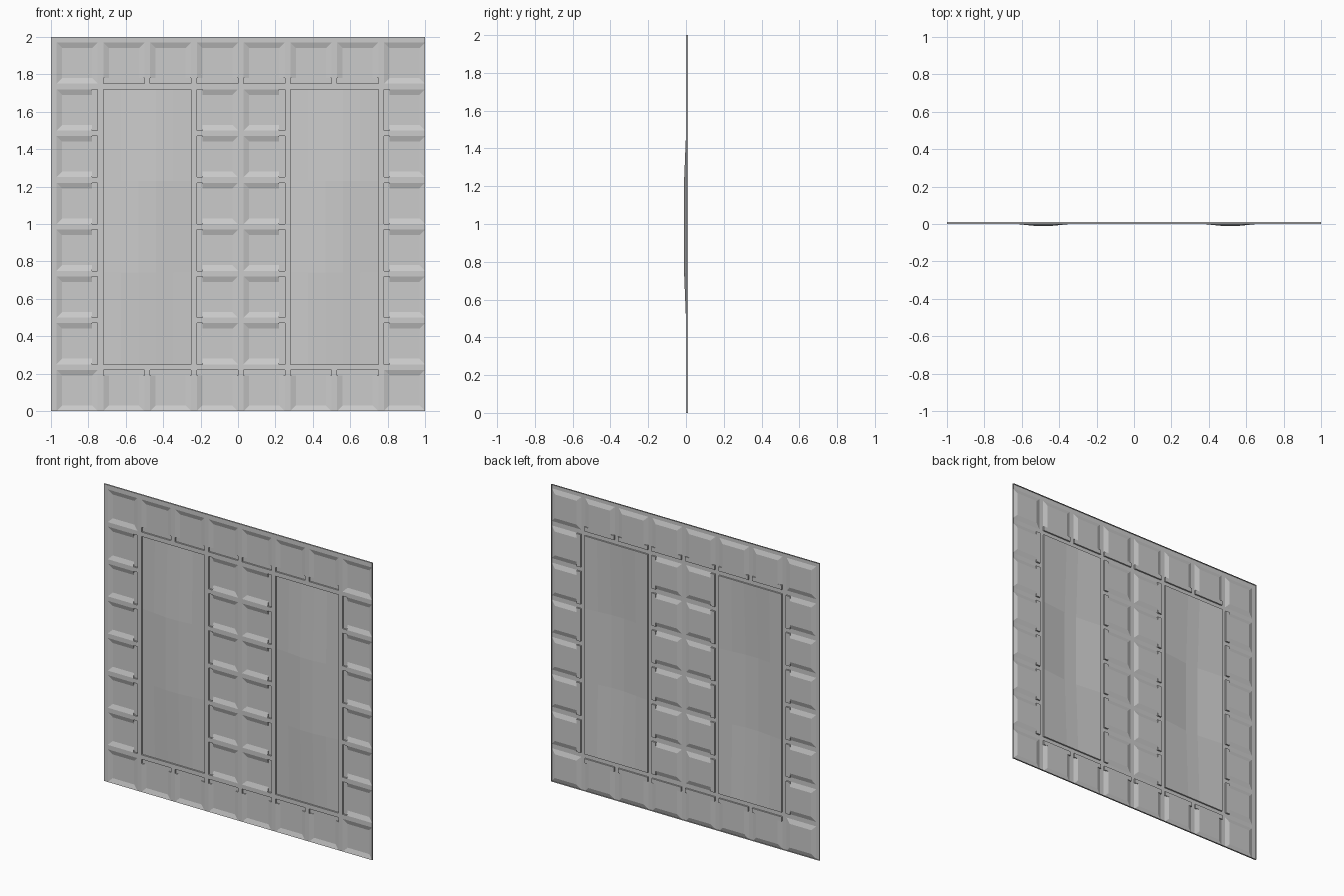
import bpy, bmesh
from mathutils import Vector

if "Cube" in bpy.data.objects:
    bpy.data.objects.remove(bpy.data.objects["Cube"])

TOP, LOW, BULGE = 0.0, 0.01, -0.01   # depth of ridges, recess floors, pillow crown
P, R, B = 0.25, 0.03, 0.03           # cell pitch, ridge width, bevel width
L = P - R                            # recess size

mat = bpy.data.materials.new("plain grey")
mat.diffuse_color = (0.6, 0.6, 0.6, 1)
mat.use_nodes = True
mat.node_tree.nodes["Principled BSDF"].inputs["Base Color"].default_value = mat.diffuse_color


def face(bm, pts, toward):
    """Add a face whose normal points to the given position."""
    f = bm.faces.new([bm.verts.new(p) for p in pts])
    f.normal_update()
    if f.normal.dot(Vector(toward) - f.calc_center_median()) < 0:
        f.normal_flip()


def finish(bm, name):
    bmesh.ops.remove_doubles(bm, verts=bm.verts, dist=0.0005)
    me = bpy.data.meshes.new(name)
    bm.to_mesh(me)
    bm.free()
    me.materials.append(mat)
    bpy.context.collection.objects.link(bpy.data.objects.new(name, me))


def is_window(j, k):
    return j in (1, 2, 5, 6) and 1 <= k <= 6


# raised ridge grid and outer rim
bm = bmesh.new()


def ridge(x0, x1, z0, z1):
    face(bm, [(x0, TOP, z0), (x1, TOP, z0), (x1, TOP, z1), (x0, TOP, z1)],
         ((x0 + x1) / 2, -1, (z0 + z1) / 2))


for j in range(8):
    for k in range(8):
        x, z = -1 + P * j, P * k
        inner = j in (2, 6)
        if not (inner and 1 <= k <= 6):
            ridge(x, x + R, z, z + L)
        if not (inner and 1 <= k <= 5):
            ridge(x, x + R, z + L, z + P)
        if not (is_window(j, k) and k <= 5):
            ridge(x + R, x + P, z + L, z + P)
rim = [(-1, 0), (1, 0), (1, 2), (-1, 2)]
for i in range(4):
    a, b = rim[i], rim[(i + 1) % 4]
    mx, mz = (a[0] + b[0]) / 2, (a[1] + b[1]) / 2
    face(bm, [(a[0], TOP, a[1]), (b[0], TOP, b[1]), (b[0], LOW, b[1]), (a[0], LOW, a[1])],
         (mx * 5, 0, 1 + (mz - 1) * 5))
finish(bm, "ridge_frame")

# recessed panels: sloped sides, square-cut on the side next to a window
bm = bmesh.new()
DIRS = {"right": (1, 0), "left": (-1, 0), "up": (0, 1), "down": (0, -1)}


def panel(cx, cz, side):
    dx, dz = DIRS[side or "right"]
    h = L / 2

    def add(*pts):
        out = []
        for u, v, y in pts:
            u, v = u - h, v - h
            out.append((cx + u * dx - v * dz, y, cz + u * dz + v * dx))
        face(bm, out, (cx, -1, cz))

    e = L - B
    add((B, B, LOW), (e, B, LOW), (e, e, LOW), (B, e, LOW))
    add((0, 0, TOP), (0, L, TOP), (B, e, LOW), (B, B, LOW))
    t = e if side else L
    for a, b in ((0, B), (L, e)):
        add((0, a, TOP), (t, a, TOP), (e, b, LOW), (B, b, LOW))
    if not side:
        add((L, 0, TOP), (L, L, TOP), (e, e, LOW), (e, B, LOW))
        return
    add((e, 0, LOW), (L, 0, LOW), (L, L, LOW), (e, L, LOW))
    add((L, 0, LOW), (L, L, LOW), (L, L, TOP), (L, 0, TOP))
    for a, b in ((0, B), (L, e)):
        add((e, a, LOW), (L, a, LOW), (L, a, TOP), (e, a, TOP))
        add((e, a, TOP), (e, a, LOW), (e, b, LOW))


for j in range(8):
    for k in range(8):
        if is_window(j, k):
            continue
        if k in (0, 7):
            side = None if j in (0, 7) else ("up" if k == 0 else "down")
        else:
            side = "right" if j in (0, 4) else "left"
        panel(-1 + P * j + R + L / 2, P * k + L / 2, side)
finish(bm, "recessed_panels")

# two tall windows with a faceted pillow surface
bm = bmesh.new()
fx = [0, 0.5, 1, 1, 0.5, 0]
fz = [0, 1, 1, 0]
z0, z1 = 0.25, 1.72
for x0 in (-0.72, 0.28):
    x1 = x0 + 0.47
    mid = ((x0 + x1) / 2, -1, (z0 + z1) / 2)

    def pt(i, k):
        return (x0 + 0.47 * i / 5, LOW + (BULGE - LOW) * fx[i] * fz[k],
                z0 + (z1 - z0) * k / 3)

    for i in range(5):
        for k in range(3):
            face(bm, [pt(i, k), pt(i + 1, k), pt(i + 1, k + 1), pt(i, k + 1)], mid)
    c = [(x0, z0), (x1, z0), (x1, z1), (x0, z1)]
    for i in range(4):
        a, b = c[i], c[(i + 1) % 4]
        face(bm, [(a[0], TOP, a[1]), (b[0], TOP, b[1]),
                  (b[0], LOW, b[1]), (a[0], LOW, a[1])], mid)
finish(bm, "window_panels")
